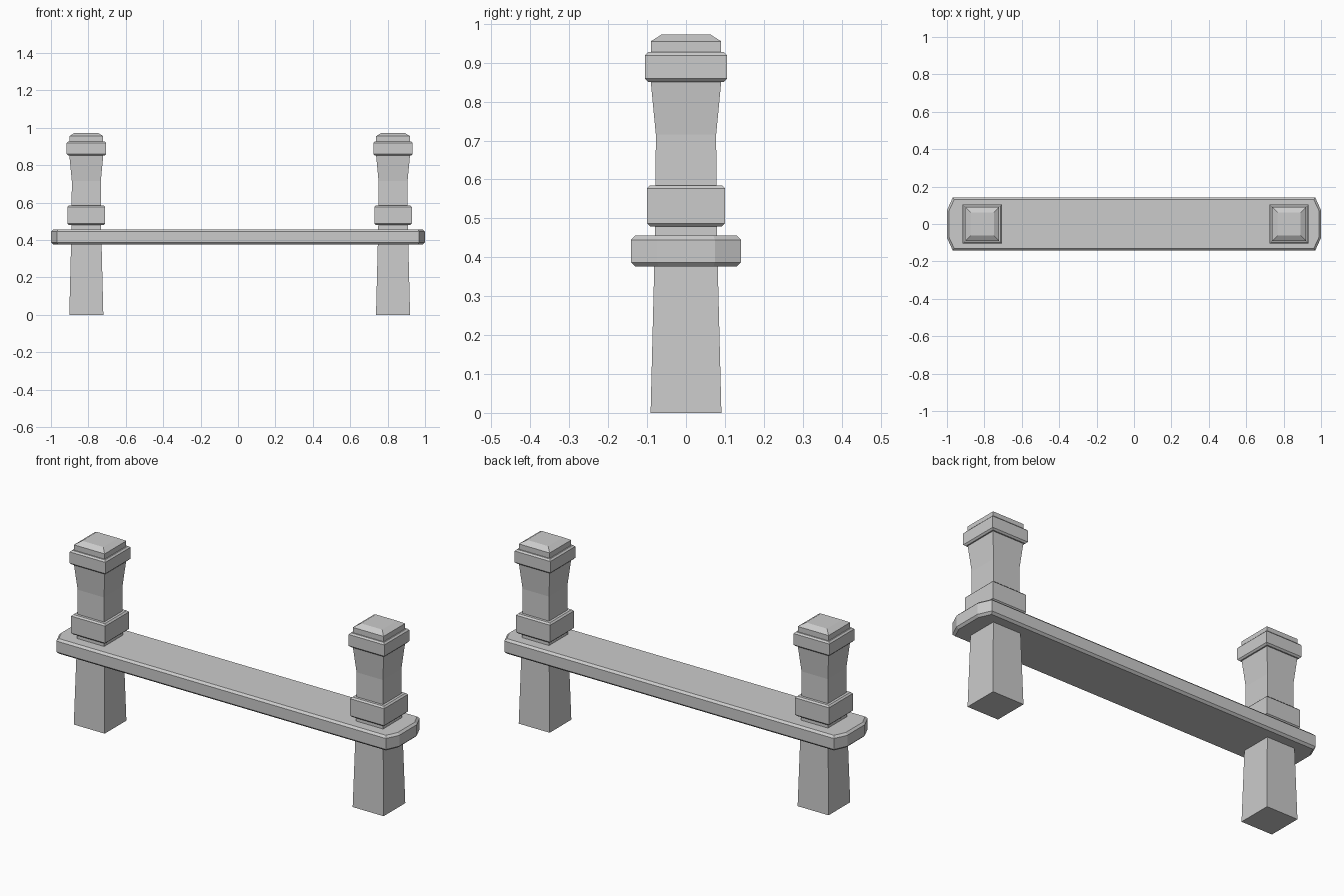
import bpy

if "Cube" in bpy.data.objects:
    bpy.data.objects.remove(bpy.data.objects["Cube"])


def loft(name, rings, location=(0, 0, 0)):
    """Closed solid skinned through matching counter-clockwise rings, bottom to top."""
    n = len(rings[0])
    verts = [p for ring in rings for p in ring]
    faces = [tuple(reversed(range(n)))]
    for r in range(len(rings) - 1):
        for i in range(n):
            j = (i + 1) % n
            faces.append((r * n + i, r * n + j, (r + 1) * n + j, (r + 1) * n + i))
    top = (len(rings) - 1) * n
    faces.append(tuple(range(top, top + n)))
    mesh = bpy.data.meshes.new(name)
    mesh.from_pydata(verts, [], faces)
    obj = bpy.data.objects.new(name, mesh)
    obj.location = location
    bpy.context.collection.objects.link(obj)
    return obj


def square(half, z):
    return [(-half, -half, z), (half, -half, z), (half, half, z), (-half, half, z)]


def square_loft(name, profile, x):
    return loft(name, [square(h, z) for h, z in profile], (x, 0, 0))


def collar(name, half, z0, z1, x, bevel=0.008):
    profile = [(half - bevel, z0), (half, z0 + bevel), (half, z1 - bevel), (half - bevel, z1)]
    return square_loft(name, profile, x)


def plank_ring(inset, z):
    # Long board outline with clipped corners
    a, b = 0.969 - inset * 0.7, 1.0 - inset
    c, d = 0.1415 - inset, 0.074 - inset * 0.3
    return [(x, y, z) for x, y in
            [(-a, -c), (a, -c), (b, -d), (b, d), (a, c), (-a, c), (-b, d), (-b, -d)]]


# Board with chamfered top and bottom edges
loft("plank", [plank_ring(0.011, 0.376), plank_ring(0, 0.387),
               plank_ring(0, 0.445), plank_ring(0.011, 0.456)])

# Two posts: tapered foot, flared neck, pyramid cap, and two collars each
SHAFT = [(0.091, 0), (0.079, 0.48), (0.0775, 0.715), (0.0905, 0.851)]
CAP = [(0.0905, 0.92), (0.0905, 0.955), (0.062, 0.973)]
for side, x in (("left", -0.811), ("right", 0.829)):
    square_loft(side + "_post", SHAFT + CAP, x)
    collar(side + "_lower_collar", 0.100, 0.479, 0.585, x)
    collar(side + "_upper_collar", 0.105, 0.851, 0.927, x)
